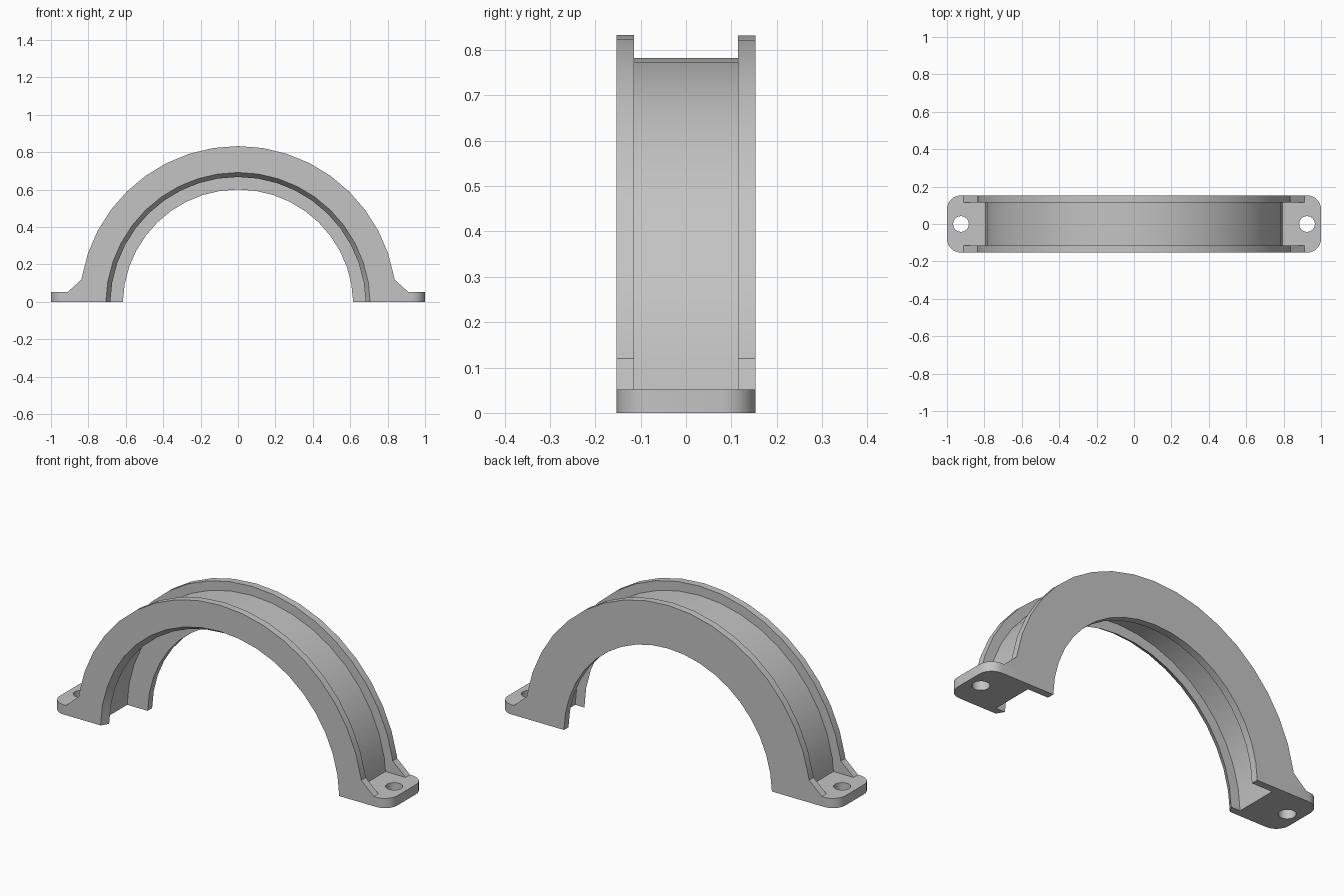
import bpy, bmesh, math
from mathutils import Vector

if "Cube" in bpy.data.objects:
    bpy.data.objects.remove(bpy.data.objects["Cube"], do_unlink=True)

GREY = (0.55, 0.55, 0.55, 1)
metal = bpy.data.materials.new("plain grey")
metal.use_nodes = True
metal.diffuse_color = GREY
metal.node_tree.nodes["Principled BSDF"].inputs["Base Color"].default_value = GREY

HALF = 0.153     # half depth of the clamp
WEB = 0.115      # inner side of each flange
AXIS_Z = -0.015  # ring axis, just below the split plane
FOOT_H = 0.052
SEGMENTS = 20


def finish(name, mesh):
    mesh.materials.clear()
    mesh.materials.append(metal)
    obj = bpy.data.objects.new(name, mesh)
    bpy.context.collection.objects.link(obj)
    bpy.ops.object.select_all(action='DESELECT')
    obj.select_set(True)
    bpy.context.view_layer.objects.active = obj
    bpy.ops.object.shade_smooth_by_angle(angle=math.radians(30))
    return obj


def mesh_from(name, bm):
    bmesh.ops.recalc_face_normals(bm, faces=bm.faces)
    mesh = bpy.data.meshes.new(name)
    bm.to_mesh(mesh)
    bm.free()
    return finish(name, mesh)


def half_ring(name, section):
    """Sweep a (radius, y) section over the arch, cut flat at z = 0."""
    bm = bmesh.new()
    rings = []
    for i in range(SEGMENTS + 1):
        ring = []
        for r, y in section:
            start = math.asin(-AXIS_Z / r)
            a = start + (math.pi - 2 * start) * i / SEGMENTS
            ring.append(bm.verts.new((r * math.cos(a), y, AXIS_Z + r * math.sin(a))))
        rings.append(ring)
    n = len(section)
    for a, b in zip(rings, rings[1:]):
        for j in range(n):
            k = (j + 1) % n
            bm.faces.new((a[j], a[k], b[k], b[j]))
    bm.faces.new(rings[0])
    bm.faces.new(rings[-1])
    return mesh_from(name, bm)


def arc(cx, cy, r, a0, a1, steps):
    return [(cx + r * math.cos(math.radians(a0 + (a1 - a0) * i / steps)),
             cy + r * math.sin(math.radians(a0 + (a1 - a0) * i / steps)))
            for i in range(steps + 1)]


def foot_plate(name, side):
    """Rounded plate with a bolt hole, filled from two outlines."""
    c = 0.075
    outline = ([(0.765, -HALF)] + arc(1 - c, c - HALF, c, -90, 0, 8)
               + arc(1 - c, HALF - c, c, 0, 90, 8) + [(0.765, HALF)])
    hole = arc(0.925, 0, 0.042, 0, 360, 24)[:-1]
    curve = bpy.data.curves.new(name, 'CURVE')
    curve.dimensions = '2D'
    curve.fill_mode = 'BOTH'
    curve.extrude = FOOT_H / 2
    for pts in (outline, hole):
        spline = curve.splines.new('POLY')
        spline.points.add(len(pts) - 1)
        for p, (x, y) in zip(spline.points, pts):
            p.co = (side * x, y, 0, 1)
        spline.use_cyclic_u = True
    temp = bpy.data.objects.new(name + "_outline", curve)
    bpy.context.collection.objects.link(temp)
    bpy.context.view_layer.update()
    graph = bpy.context.evaluated_depsgraph_get()
    mesh = bpy.data.meshes.new_from_object(temp.evaluated_get(graph))
    bpy.data.objects.remove(temp, do_unlink=True)
    bm = bmesh.new()
    bm.from_mesh(mesh)
    bmesh.ops.remove_doubles(bm, verts=bm.verts, dist=0.0001)
    bmesh.ops.translate(bm, verts=bm.verts, vec=(0, 0, FOOT_H / 2))
    return mesh_from(name, bm)


def gusset(name, side, y0, y1):
    """Sloped web joining a flange to its foot."""
    bm = bmesh.new()
    profile = [(0.8, FOOT_H), (0.912, FOOT_H), (0.836, 0.12), (0.8, 0.12)]
    face = bm.faces.new([bm.verts.new((side * x, y0, z)) for x, z in profile])
    out = bmesh.ops.extrude_face_region(bm, geom=[face])
    moved = [v for v in out["geom"] if isinstance(v, bmesh.types.BMVert)]
    bmesh.ops.translate(bm, verts=moved, vec=Vector((0, y1 - y0, 0)))
    return mesh_from(name, bm)


# Arch of H-shaped section: tapered front lip, deeper back flange, thin web
half_ring("clamp_arch", [
    (0.707, -HALF), (0.683, -WEB), (0.737, -WEB), (0.737, WEB),
    (0.616, WEB), (0.616, HALF),
    (0.847, HALF), (0.847, WEB), (0.798, WEB), (0.798, -WEB),
    (0.848, -WEB), (0.848, -HALF)])

# Bolted feet and gussets on both sides
for side, label in ((1, "left"), (-1, "right")):
    foot_plate(label + "_foot", side)
    gusset(label + "_front_gusset", side, -HALF, -WEB)
    gusset(label + "_back_gusset", side, WEB, HALF)
